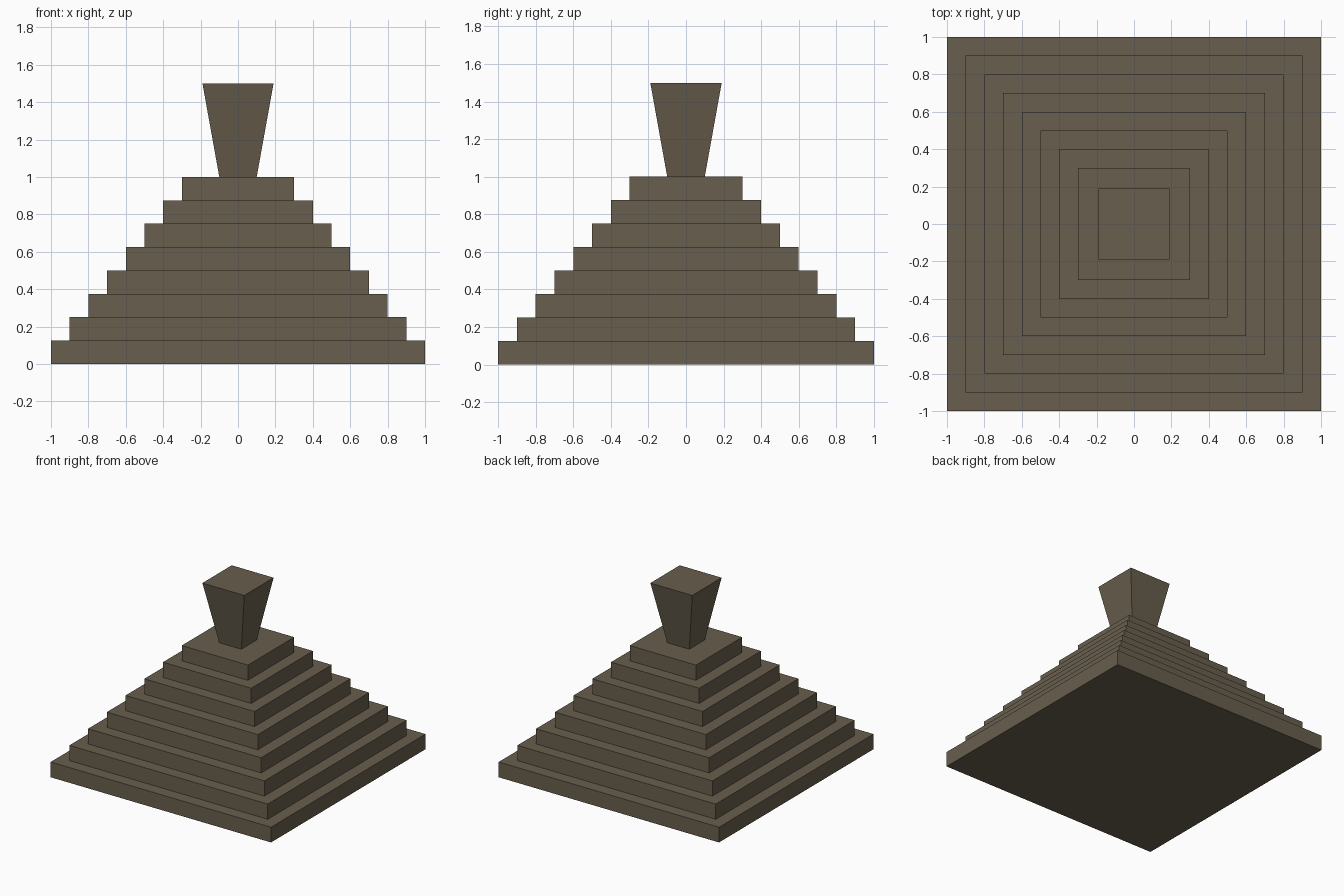
import bpy, bmesh

if "Cube" in bpy.data.objects:
    bpy.data.objects.remove(bpy.data.objects["Cube"])

stone = bpy.data.materials.new("brown stone")
stone.diffuse_color = (0.138, 0.112, 0.075, 1.0)
stone.use_nodes = True
stone.node_tree.nodes["Principled BSDF"].inputs["Base Color"].default_value = stone.diffuse_color


def square_block(name, z0, z1, half_bottom, half_top):
    """Four-sided block whose bottom and top squares may differ in size."""
    bm = bmesh.new()
    rings = [[bm.verts.new((sx * h, sy * h, z))
              for sx, sy in ((-1, -1), (1, -1), (1, 1), (-1, 1))]
             for z, h in ((z0, half_bottom), (z1, half_top))]
    low, high = rings
    bm.faces.new(low[::-1])
    bm.faces.new(high)
    for i in range(4):
        j = (i + 1) % 4
        bm.faces.new((low[i], low[j], high[j], high[i]))
    mesh = bpy.data.meshes.new(name)
    bm.to_mesh(mesh)
    bm.free()
    mesh.materials.append(stone)
    obj = bpy.data.objects.new(name, mesh)
    bpy.context.collection.objects.link(obj)
    return obj


# Eight stacked steps, each narrower than the one below
STEPS, RISE = 8, 0.125
for i in range(STEPS):
    half = 1.0 - 0.1 * i
    square_block(f"step_{i + 1}", i * RISE, (i + 1) * RISE, half, half)

# Pillar that flares outward towards its top
square_block("flared_pillar", 1.0, 1.5, 0.1, 0.19)
